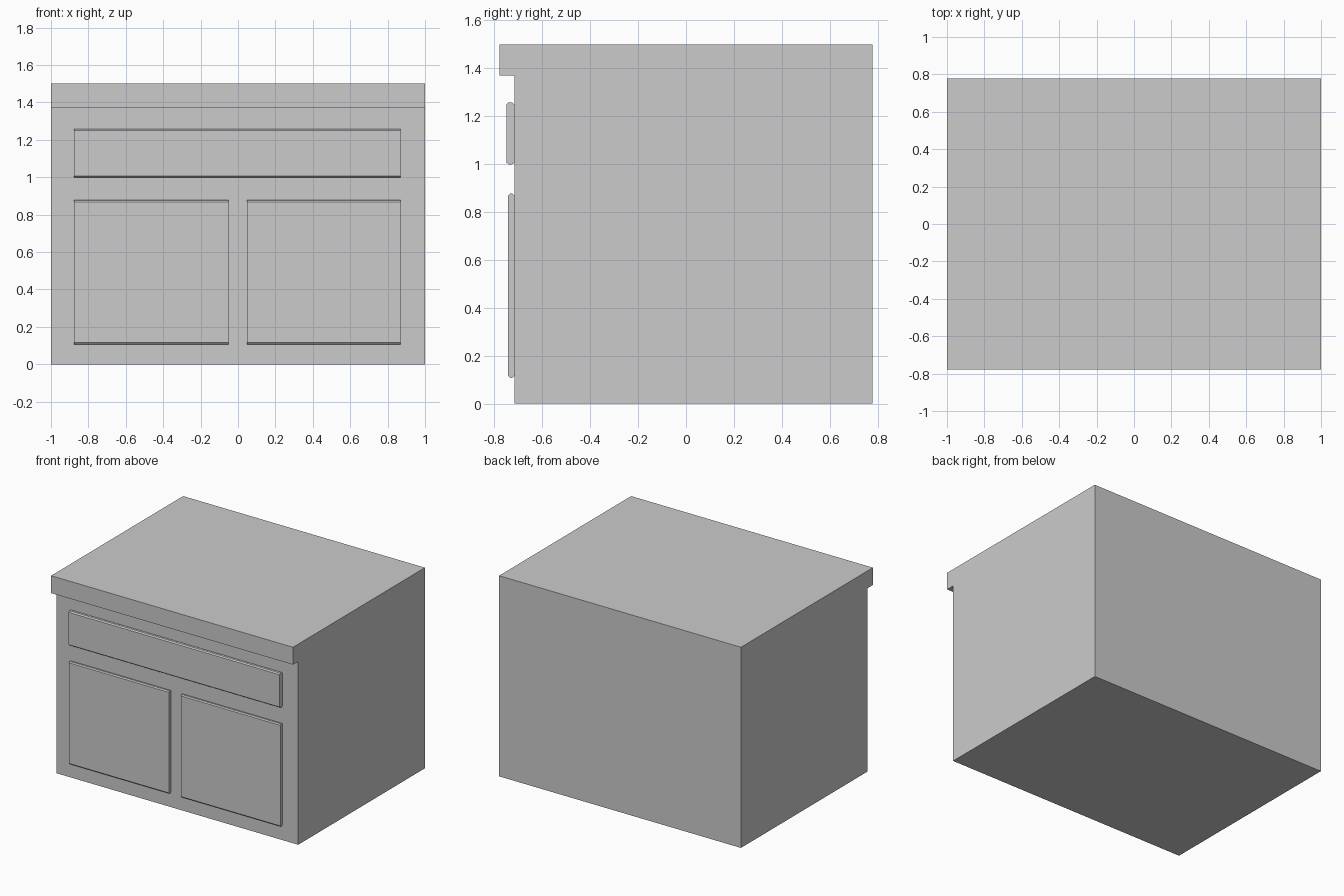
import bpy
import bmesh

if "Cube" in bpy.data.objects:
    bpy.data.objects.remove(bpy.data.objects["Cube"])


def extrude_profile(name, profile, x0, x1):
    """Extrude a closed (y, z) profile along x into a solid."""
    bm = bmesh.new()
    face = bm.faces.new([bm.verts.new((x0, y, z)) for y, z in profile])
    ext = bmesh.ops.extrude_face_region(bm, geom=[face], use_keep_orig=True)
    moved = [g for g in ext["geom"] if isinstance(g, bmesh.types.BMVert)]
    bmesh.ops.translate(bm, verts=moved, vec=(x1 - x0, 0, 0))
    bmesh.ops.recalc_face_normals(bm, faces=bm.faces)
    mesh = bpy.data.meshes.new(name)
    bm.to_mesh(mesh)
    bm.free()
    obj = bpy.data.objects.new(name, mesh)
    bpy.context.collection.objects.link(obj)
    return obj


FRONT, BACK, LIP = -0.717, 0.779, -0.779


def panel(name, x0, x1, z0, z1, y_front):
    """Front panel with softened top and bottom edges and square ends."""
    d = FRONT - y_front
    c = 0.009
    profile = [
        (FRONT, z0 + c), (FRONT - 0.25 * d, z0 + 0.2 * c),
        (FRONT - 0.5 * d, z0), (y_front + 0.25 * d, z0 + 0.2 * c),
        (y_front, z0 + c), (y_front, z1 - c),
        (y_front + 0.25 * d, z1 - 0.1 * c), (FRONT - 0.5 * d, z1),
        (FRONT - 0.25 * d, z1 - 0.1 * c), (FRONT, z1 - c),
    ]
    return extrude_profile(name, profile, x0, x1)


# Cabinet body with the overhanging worktop in one profile
extrude_profile("cabinet_body", [
    (FRONT, 0), (BACK, 0), (BACK, 1.5),
    (LIP, 1.5), (LIP, 1.37), (FRONT, 1.37),
], -1, 1)

# Wide drawer front
panel("drawer_front", -0.876, 0.87, 0.998, 1.258, -0.75)

# Pair of doors
for side, x0, x1 in (("left", -0.876, -0.052), ("right", 0.048, 0.87)):
    panel(side + "_door", x0, x1, 0.107, 0.877, -0.743)
